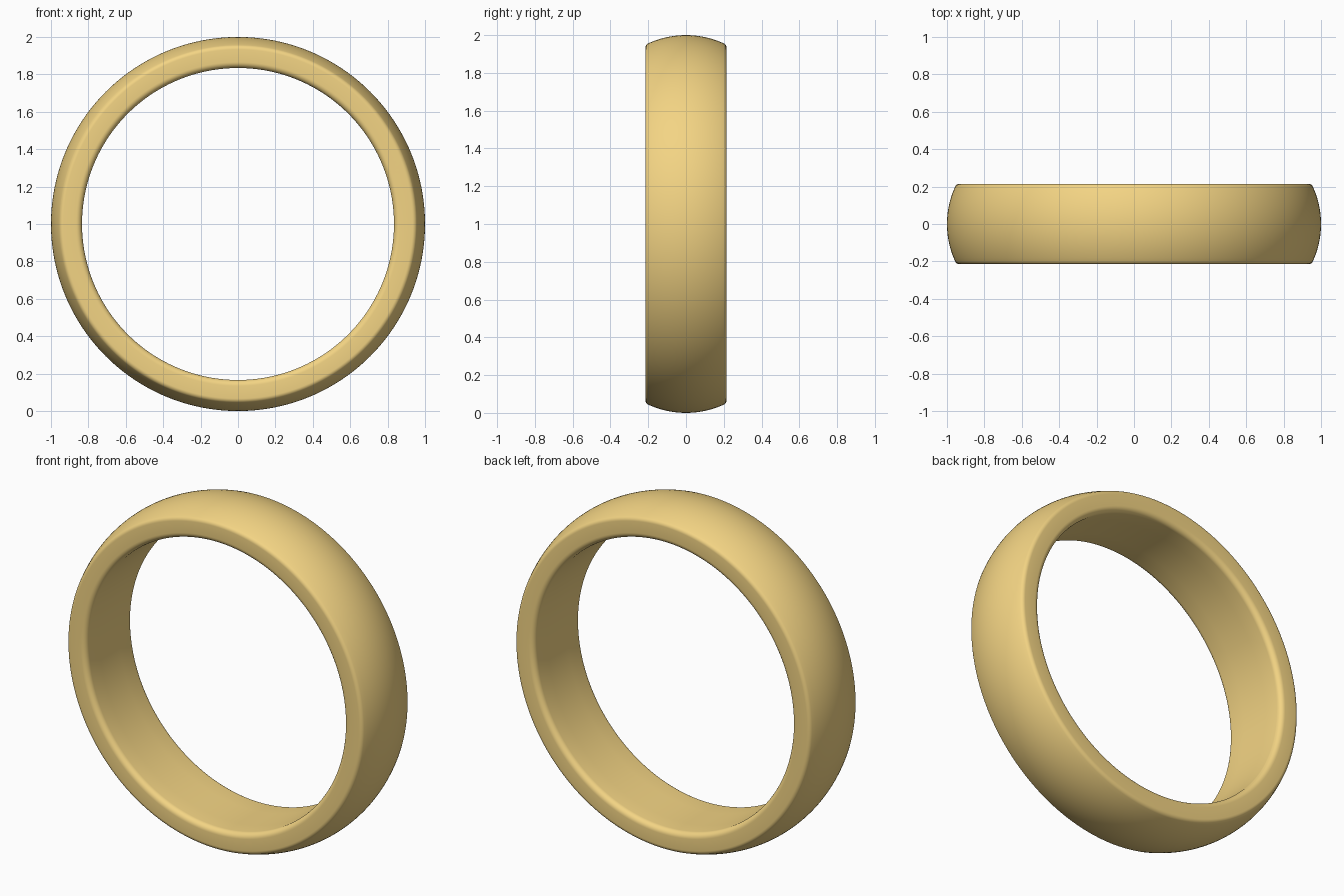
import bpy, bmesh
from math import sin, cos, pi, radians, asin
from mathutils import Vector, Matrix

if "Cube" in bpy.data.objects:
    bpy.data.objects.remove(bpy.data.objects["Cube"])

HALF_W, R_OUT, R_IN = 0.215, 1.0, 0.834
DOME_R = 0.48            # radius of the domed outer face
FILLET_OUT, FILLET_IN = 0.026, 0.032
SEGMENTS = 192


def arc(cy, cr, rad, a0, a1, n):
    return [(cy + rad * cos(a0 + (a1 - a0) * i / n),
             cr + rad * sin(a0 + (a1 - a0) * i / n)) for i in range(n + 1)]


# Half of the band's cross-section as (y, radius): dome, outer fillet, side, inner fillet
fy = HALF_W - FILLET_OUT
tilt = pi / 2 - asin(fy / (DOME_R - FILLET_OUT))
dome_c = R_OUT - DOME_R
fr = dome_c + (DOME_R - FILLET_OUT) * sin(tilt)
half = arc(0, dome_c, DOME_R, pi / 2, tilt, 10)
half += arc(fy, fr, FILLET_OUT, tilt, 0, 6)[1:]
half += arc(HALF_W - FILLET_IN, R_IN + FILLET_IN, FILLET_IN, 0, -pi / 2, 7)
half += [(0.09, R_IN), (0, R_IN)]
profile = half + [(-y, r) for y, r in reversed(half[1:-1])]

# Sweep the cross-section around the y axis
bm = bmesh.new()
rings = []
for s in range(SEGMENTS):
    a = 2 * pi * s / SEGMENTS
    rings.append([bm.verts.new((r * sin(a), y, 1 + r * cos(a))) for y, r in profile])
n = len(profile)
for s in range(SEGMENTS):
    p, q = rings[s], rings[(s + 1) % SEGMENTS]
    for i in range(n):
        j = (i + 1) % n
        bm.faces.new((p[i], p[j], q[j], q[i]))
bmesh.ops.recalc_face_normals(bm, faces=bm.faces)
mesh = bpy.data.meshes.new("ring_band")
bm.to_mesh(mesh)
bm.free()

band = bpy.data.objects.new("ring_band", mesh)
bpy.context.collection.objects.link(band)
mesh.polygons.foreach_set("use_smooth", [True] * len(mesh.polygons))

# Gold
gold = bpy.data.materials.new("gold")
gold.diffuse_color = (0.90, 0.66, 0.23, 1)
gold.use_nodes = True
gold.node_tree.nodes["Principled BSDF"].inputs["Base Color"].default_value = gold.diffuse_color
mesh.materials.append(gold)
